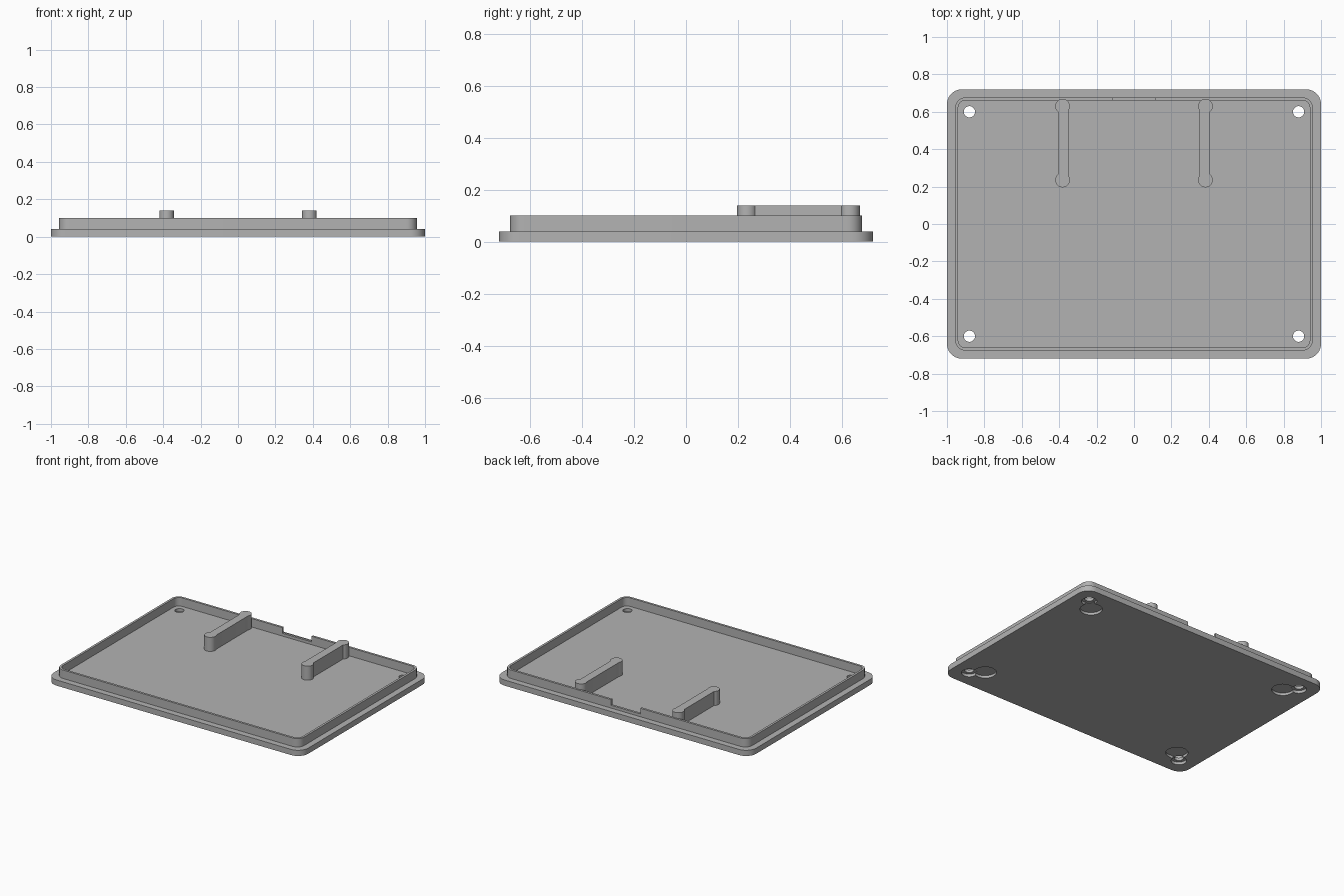
import bpy
import bmesh
from math import pi, cos, sin, acos

if "Cube" in bpy.data.objects:
    bpy.data.objects.remove(bpy.data.objects["Cube"])

grey = bpy.data.materials.new("plain_grey")
grey.use_nodes = True
COLOUR = (0.45, 0.45, 0.45, 1)
grey.diffuse_color = COLOUR
grey.node_tree.nodes["Principled BSDF"].inputs["Base Color"].default_value = COLOUR


def arc(cx, cy, r, start, end, steps):
    return [(cx + r * cos(start + (end - start) * i / steps),
             cy + r * sin(start + (end - start) * i / steps)) for i in range(steps + 1)]


def rounded_rect(hx, hy, r):
    corners = [(1, 1), (-1, 1), (-1, -1), (1, -1)]
    pts = []
    for i, (sx, sy) in enumerate(corners):
        pts += arc(sx * (hx - r), sy * (hy - r), r, i * pi / 2, (i + 1) * pi / 2, 10)
    return pts


def circle(cx, cy, r):
    return arc(cx, cy, r, 0, 2 * pi, 32)[:-1]


def prism(name, pts, z0, z1):
    """Extrude a closed outline between two heights."""
    bm = bmesh.new()
    face = bm.faces.new([bm.verts.new((x, y, z0)) for x, y in pts])
    top = bmesh.ops.extrude_face_region(bm, geom=[face])["geom"]
    for v in top:
        if isinstance(v, bmesh.types.BMVert):
            v.co.z = z1
    bmesh.ops.recalc_face_normals(bm, faces=bm.faces)
    mesh = bpy.data.meshes.new(name)
    bm.to_mesh(mesh)
    bm.free()
    mesh.materials.append(grey)
    obj = bpy.data.objects.new(name, mesh)
    bpy.context.collection.objects.link(obj)
    return obj


def select(obj):
    bpy.ops.object.select_all(action='DESELECT')
    obj.select_set(True)
    bpy.context.view_layer.objects.active = obj


def cut(obj, pts, z0, z1):
    """Subtract a prism and discard the cutter."""
    cutter = prism("cutter", pts, z0, z1)
    cutter.hide_render = True
    mod = obj.modifiers.new("cut", 'BOOLEAN')
    mod.operation = 'DIFFERENCE'
    mod.solver = 'EXACT'
    mod.object = cutter
    select(obj)
    bpy.ops.object.modifier_apply(modifier=mod.name)
    bpy.data.objects.remove(cutter)


# Base plate with screw holes, counterbores and round foot pockets
plate = prism("base_plate", rounded_rect(1, 0.72, 0.08), 0, 0.04)
for sx in (-1, 1):
    for sy in (-1, 1):
        cut(plate, circle(sx * 0.805, sy * 0.53, 0.072), -0.05, 0.018)
        cut(plate, circle(sx * 0.88, sy * 0.6, 0.05), -0.05, 0.02)
        cut(plate, circle(sx * 0.88, sy * 0.6, 0.03), -0.05, 0.1)

# Raised rim, hollow inside, with a notch in the back wall
rim = prism("raised_rim", rounded_rect(0.956, 0.677, 0.055), 0.04, 0.1)
cut(rim, rounded_rect(0.94, 0.661, 0.04), 0, 0.2)
notch = [(-0.115, 0.6), (0.115, 0.6), (0.115, 0.75), (-0.115, 0.75)]
cut(rim, notch, 0.06, 0.2)

# Two mirrored ribs: a bar with a rounded bulb at each end
R = 0.039
right_angle, left_angle = acos(0.024 / R), acos(-0.034 / R)
outline = arc(0.382, 0.235, R, left_angle, 2 * pi + right_angle, 24)
outline += arc(0.382, 0.63, R, -right_angle, 2 * pi - left_angle, 24)
ribs = [prism(name, [(s * x, y) for x, y in outline], 0.04, 0.14)
        for name, s in (("left_rib", 1), ("right_rib", -1))]

for obj in [plate, rim] + ribs:
    select(obj)
    bpy.ops.object.shade_smooth_by_angle(angle=pi / 6)
